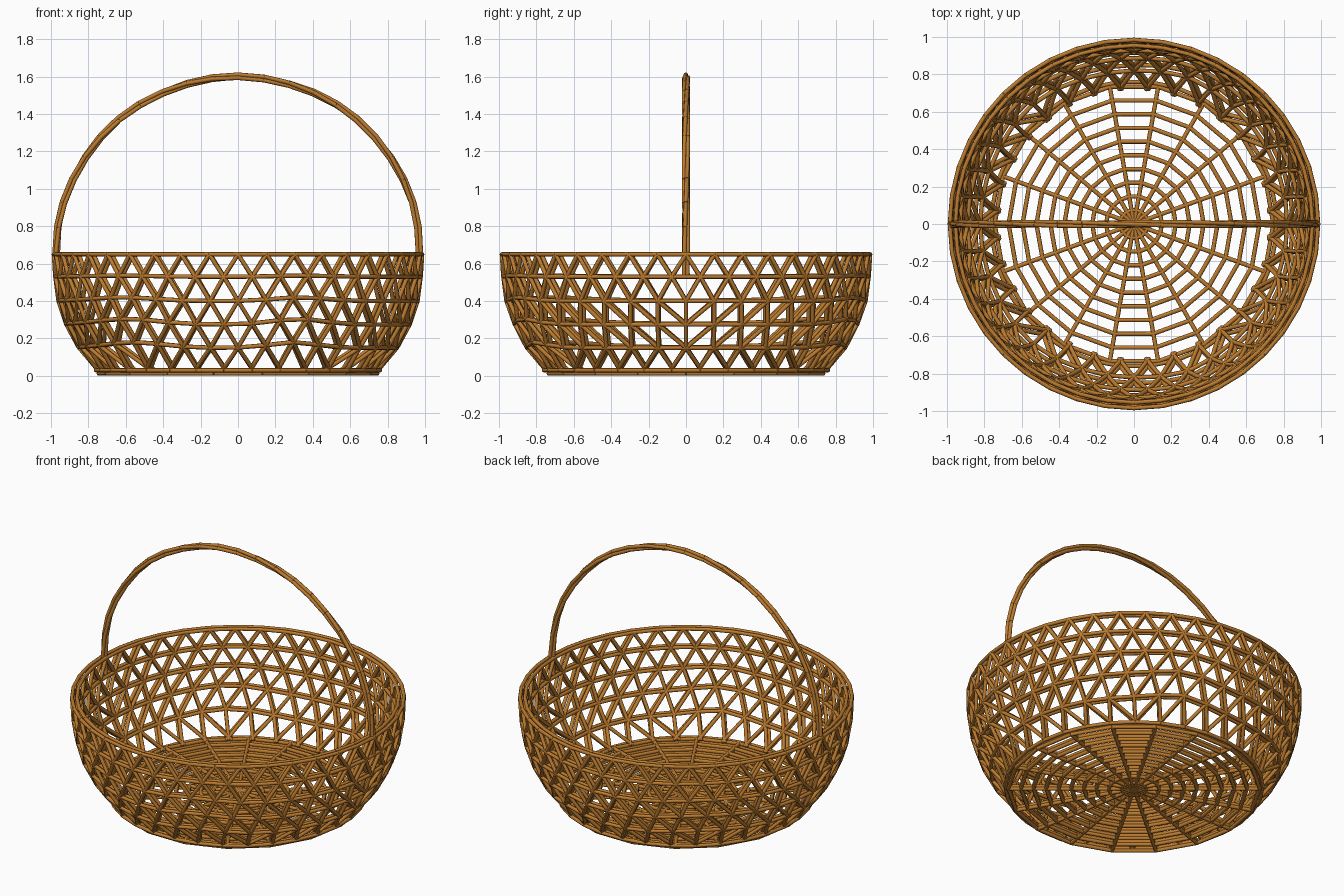
import bpy, bmesh, math
from mathutils import Vector, Matrix

if "Cube" in bpy.data.objects:
    bpy.data.objects.remove(bpy.data.objects["Cube"])

mat = bpy.data.materials.new("wicker")
mat.diffuse_color = (0.5, 0.2, 0.03, 1)
mat.use_nodes = True
mat.node_tree.nodes["Principled BSDF"].inputs["Base Color"].default_value = mat.diffuse_color
R = 0.0115


def stick(bm, a, b, r=R, sides=8):
    # one straight cane between two points
    a, b = Vector(a), Vector(b)
    d = b - a
    rot = d.to_track_quat('Z', 'Y').to_matrix().to_4x4()
    bmesh.ops.create_cone(bm, cap_ends=True, segments=sides, radius1=r, radius2=r,
                          depth=d.length, matrix=Matrix.Translation((a + b) / 2) @ rot)


def finish(bm, name):
    me = bpy.data.meshes.new(name)
    bm.to_mesh(me)
    bm.free()
    me.materials.append(mat)
    ob = bpy.data.objects.new(name, me)
    bpy.context.collection.objects.link(ob)
    bpy.ops.object.select_all(action='DESELECT')
    ob.select_set(True)
    bpy.context.view_layer.objects.active = ob
    bpy.ops.object.shade_smooth_by_angle(angle=math.radians(50))
    return ob


def polar(r, ang, z):
    return Vector((r * math.cos(ang), r * math.sin(ang), z))


# flat base: two layers of 18 spokes and concentric rings
bm = bmesh.new()
N, base_r = 18, 0.745
for z in (0.0125, 0.03):
    for i in range(N):
        a, b = 2 * math.pi * i / N, 2 * math.pi * (i + 1) / N
        stick(bm, (0, 0, z), polar(base_r, a, z))
        for k in range(1, 11):
            r = base_r * k / 10
            stick(bm, polar(r, a, z), polar(r, b, z))
finish(bm, "base_web")

# side profile, height to radius
PROFILE = [(0.02, 0.755), (0.1, 0.82), (0.2, 0.88), (0.3, 0.93), (0.4, 0.96), (0.53, 0.98), (0.66, 0.985)]


def radius(z):
    for (z0, r0), (z1, r1) in zip(PROFILE, PROFILE[1:]):
        if z <= z1:
            return r0 + (r1 - r0) * (z - z0) / (z1 - z0)
    return PROFILE[-1][1]


# rows of weave: height, canes per half turn, waviness
ROWS = [(0.65, 20, 0), (0.53, 20, 0.006), (0.40, 20, 0.02), (0.275, 19, 0.03), (0.15, 18, 0.03), (0.03, 16, 0)]
FLIP = Vector((1, -1, 1))


def weave(name, inset):
    # front half nodes stitched into triangles, mirrored to the back
    rows = []
    for j, (z, n, wave) in enumerate(ROWS):
        ts = [0.5 + (i + 0.5 * (j % 2)) / n for i in range(-n, n)]
        row = []
        for t in ts:
            if -0.001 <= t <= 1.001:
                x = -math.cos(math.pi * t)
                zz = z + wave * (math.exp(-((x - 0.35) / 0.2) ** 2) + math.exp(-((x + 0.65) / 0.25) ** 2))
                row.append(polar(radius(zz) - inset, math.pi + math.pi * t, zz))
        rows.append(row)
    bm = bmesh.new()

    def both(a, b):
        stick(bm, a, b)
        stick(bm, a * FLIP, b * FLIP)

    for j, row in enumerate(rows):
        last = j + 1 == len(rows)
        if not (last and inset):
            for p, q in zip(row, row[1:]):
                both(p, q)
            for end in (row[0], row[-1]):
                if abs(end.y) > 0.01:
                    stick(bm, end, end * FLIP)
        if last:
            break
        low = rows[j + 1]
        i = k = 0
        while True:
            a, b = row[i], low[k]
            over = 0.12 if j + 2 == len(rows) else 0.0
            both(a, b + (b - a) * Vector((1, 1, 0)) * over)
            can_i, can_k = i < len(row) - 1, k < len(low) - 1
            if not (can_i or can_k):
                break
            if can_i and (not can_k or (row[i + 1] - b).length < (low[k + 1] - a).length):
                i += 1
            else:
                k += 1
    finish(bm, name)


weave("woven_side_outer", 0.0)
weave("woven_side_inner", 0.03)

# arched handle of three twisted canes
path = [Vector((-0.968, 0, 0.54))]
M = 22
for i in range(M + 1):
    a = math.pi * (1 - i / M)
    path.append(Vector((0.972 * math.cos(a), 0, 0.66 + 0.94 * math.sin(a))))
path.append(Vector((0.968, 0, 0.54)))
bm = bmesh.new()
for s in range(3):
    pts = []
    for i, p in enumerate(path):
        tang = (path[min(i + 1, len(path) - 1)] - path[max(i - 1, 0)]).normalized()
        side = Vector((tang.z, 0, -tang.x))
        a = 2 * math.pi * s / 3 + i * 0.45
        pts.append(p + (side * math.cos(a) + Vector((0, 1, 0)) * math.sin(a)) * 0.011)
    for p, q in zip(pts, pts[1:]):
        stick(bm, p, q)
finish(bm, "handle")
